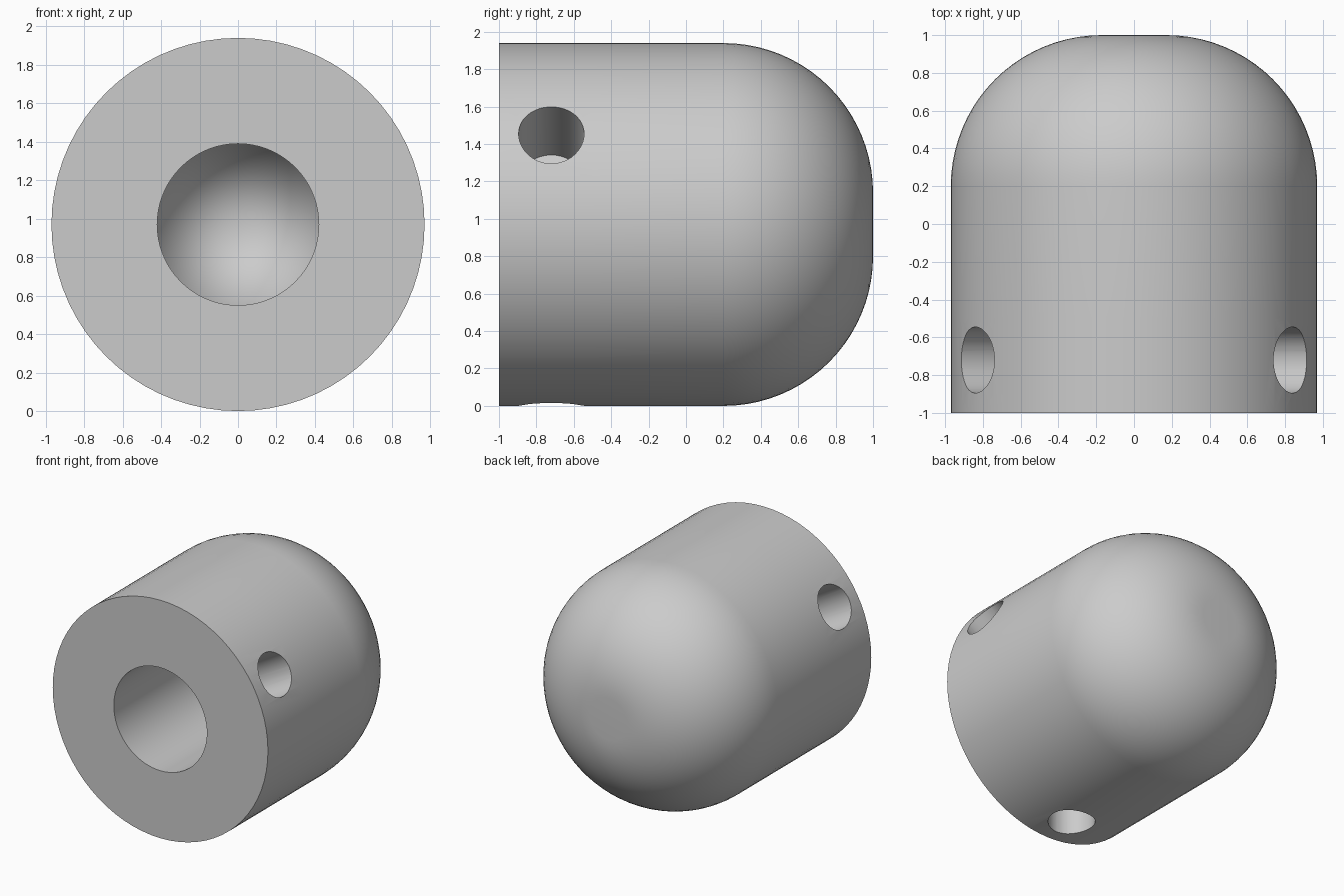
import bpy
import bmesh
import math
from mathutils import Matrix, Vector

cube = bpy.data.objects.get("Cube")
if cube:
    bpy.data.objects.remove(cube, do_unlink=True)

R = 0.97            # outer radius, also the height of the axis
BORE = 0.42         # bore radius
FILLET = 0.8        # rounded end radius
SEGMENTS = 72

grey = bpy.data.materials.new("plain grey")
grey.use_nodes = True
colour = (0.6, 0.6, 0.6, 1)
grey.diffuse_color = colour
grey.node_tree.nodes["Principled BSDF"].inputs["Base Color"].default_value = colour


def make_object(name, bm):
    bmesh.ops.recalc_face_normals(bm, faces=bm.faces)
    mesh = bpy.data.meshes.new(name)
    bm.to_mesh(mesh)
    bm.free()
    mesh.materials.append(grey)
    obj = bpy.data.objects.new(name, mesh)
    bpy.context.collection.objects.link(obj)
    return obj


# Profile as (radius, y): bore tip, bore wall, front face, side, rounded end
profile = [(0, 0.85), (BORE, 0), (BORE, -1), (R, -1), (R, -0.5)]
for i in range(21):
    a = math.radians(90 * i / 20)
    profile.append((R - FILLET + FILLET * math.cos(a), 1 - FILLET + FILLET * math.sin(a)))
profile.append((0, 1))

# Body turned about the y axis
bm = bmesh.new()
verts = [bm.verts.new((r, y, 0)) for r, y in profile]
edges = [bm.edges.new(pair) for pair in zip(verts, verts[1:])]
bmesh.ops.spin(bm, geom=verts + edges, cent=(0, 0, 0), axis=(0, 1, 0),
               angle=math.tau, steps=SEGMENTS, use_duplicate=False)
bmesh.ops.remove_doubles(bm, verts=bm.verts, dist=0.0001)
bmesh.ops.translate(bm, verts=bm.verts, vec=(0, 0, R))
body = make_object("rounded_cap_body", bm)

# Three flat-bottomed radial holes near the open end
hole_floor, hole_top = 0.44, 1.2
bm = bmesh.new()
for degrees in (30, 150, 270):
    a = math.radians(degrees)
    out = Vector((math.cos(a), 0, math.sin(a)))
    place = Matrix.Translation(Vector((0, -0.72, R)) + out * (hole_floor + hole_top) / 2)
    turn = out.to_track_quat('Z', 'Y').to_matrix().to_4x4()
    bmesh.ops.create_cone(bm, cap_ends=True, segments=48, radius1=0.175, radius2=0.175,
                          depth=hole_top - hole_floor, matrix=place @ turn)
cutter = make_object("radial_hole_cutter", bm)
cutter.hide_render = True

cut = body.modifiers.new("radial holes", 'BOOLEAN')
cut.operation = 'DIFFERENCE'
cut.solver = 'EXACT'
cut.object = cutter

bpy.ops.object.select_all(action='DESELECT')
body.select_set(True)
bpy.context.view_layer.objects.active = body
bpy.ops.object.modifier_apply(modifier=cut.name)
bpy.data.objects.remove(cutter, do_unlink=True)

# Smooth walls with sharp rims
bpy.ops.object.shade_smooth_by_angle(angle=math.radians(25))
